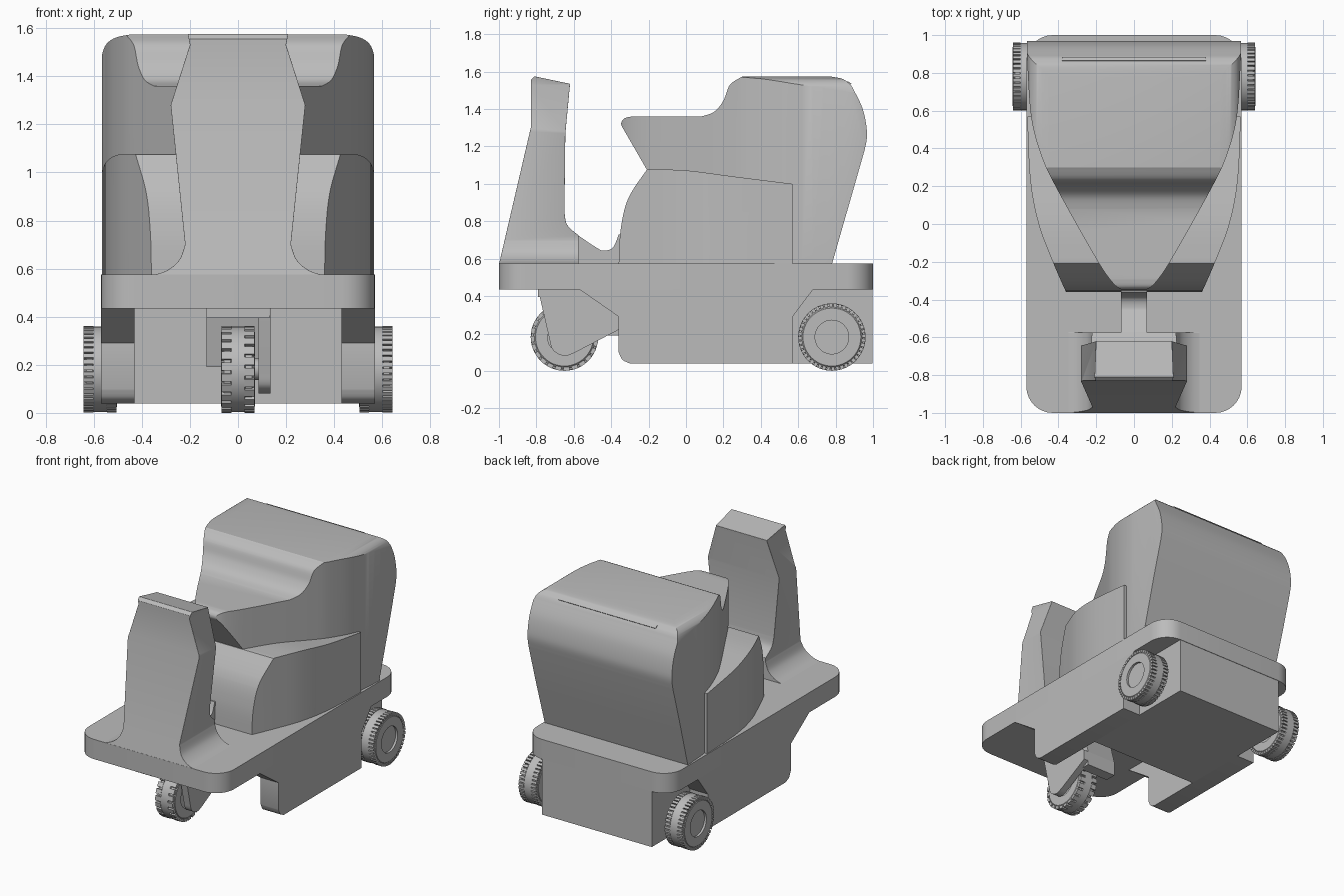
import bpy, bmesh
from math import sin, cos, pi, radians
from mathutils import Matrix, Vector

if "Cube" in bpy.data.objects:
    bpy.data.objects.remove(bpy.data.objects["Cube"])

grey = bpy.data.materials.new("plain_grey")
grey.use_nodes = True
colour = (0.5, 0.5, 0.5, 1)
grey.diffuse_color = colour
grey.node_tree.nodes["Principled BSDF"].inputs["Base Color"].default_value = colour


def finish(bm, name):
    bmesh.ops.recalc_face_normals(bm, faces=bm.faces)
    mesh = bpy.data.meshes.new(name)
    bm.to_mesh(mesh)
    bm.free()
    mesh.materials.append(grey)
    ob = bpy.data.objects.new(name, mesh)
    bpy.context.collection.objects.link(ob)
    return ob


def activate(ob):
    bpy.ops.object.select_all(action='DESELECT')
    ob.select_set(True)
    bpy.context.view_layer.objects.active = ob


def smooth(ob, angle=30):
    activate(ob)
    bpy.ops.object.shade_smooth_by_angle(angle=radians(angle))
    return ob


def curve(pts, steps=6):
    """Smooth open curve through the given points."""
    p = [Vector(q) for q in [pts[0], *pts, pts[-1]]]
    out = []
    for a, b, c, d in zip(p, p[1:], p[2:], p[3:]):
        for i in range(steps):
            t = i / steps
            out.append((2*b + (c-a)*t + (2*a-5*b+4*c-d)*t*t + (3*b-a-3*c+d)*t**3) / 2)
    return [tuple(v) for v in out] + [tuple(pts[-1])]


def mirrored(half):
    """Close a +x half outline over x = 0."""
    return half + [(-x, y) for x, y in reversed(half) if x > 1e-6]


def prism(name, pts, axis, lo, hi):
    """Extrude a 2D outline along an axis."""
    place = {'x': lambda a, b, h: (h, a, b),
             'y': lambda a, b, h: (a, h, b),
             'z': lambda a, b, h: (a, b, h)}[axis]
    bm = bmesh.new()
    low, high = [[bm.verts.new(place(a, b, h)) for a, b in pts] for h in (lo, hi)]
    bm.faces.new(low)
    bm.faces.new(high)
    n = len(pts)
    for i in range(n):
        j = (i + 1) % n
        bm.faces.new((low[i], low[j], high[j], high[i]))
    return finish(bm, name)


def intersect(ob, *cutters):
    for cutter in cutters:
        mod = ob.modifiers.new("cut", 'BOOLEAN')
        mod.operation, mod.solver, mod.object = 'INTERSECT', 'EXACT', cutter
        activate(ob)
        bpy.ops.object.modifier_apply(modifier="cut")
        bpy.data.objects.remove(cutter)
    return ob


def bevel(ob, width, angle=40):
    mod = ob.modifiers.new("soft_edges", 'BEVEL')
    mod.width, mod.segments, mod.angle_limit = width, 3, radians(angle)
    return smooth(ob)


def rounded_rect(x, y, r, n=8):
    return [(sx*(x-r) + r*cos(q*pi/2 + i*pi/2/n), sy*(y-r) + r*sin(q*pi/2 + i*pi/2/n))
            for q, (sx, sy) in enumerate([(1, 1), (-1, 1), (-1, -1), (1, -1)])
            for i in range(n + 1)]


# Chassis deck and the box under it
smooth(prism("deck", rounded_rect(0.57, 1, 0.14), 'z', 0.435, 0.575))
prism("under_box", [(0.1, 0.04), (0.997, 0.04), (0.997, 0.436), (0.1, 0.436)], 'x', -0.43, 0.43)
skirt = [(-0.57, 0.436), (-0.36, 0.29)] + curve([(-0.36, 0.1), (-0.34, 0.06), (-0.3, 0.04)], 4) + \
        [(0.57, 0.04), (0.57, 0.29), (0.68, 0.436)]
for side, s in (("left", 1), ("right", -1)):
    smooth(prism(side + "_skirt", skirt, 'x', *sorted((s*0.43, s*0.57))))

# Wide lower seat body with a domed front
low_plan = curve([(0.36, -0.36), (0.43, -0.2), (0.505, 0), (0.55, 0.24), (0.566, 0.6)]) + [(0.566, 0.8)]
low_side = curve([(-0.36, 0.57), (-0.35, 0.75), (-0.31, 0.92), (-0.21, 1.075)]) + \
    curve([(-0.2, 1.077), (0, 1.072), (0.25, 1.04), (0.57, 1)]) + [(0.57, 0.57)]
smooth(intersect(prism("seat_base", mirrored(low_plan), 'z', 0.5, 1.2),
                 prism("cutter", low_side, 'x', -1, 1)))

# Tapered upper seat and backrest
up_plan = curve([(0, -0.36), (0.07, -0.345), (0.13, -0.29), (0.22, -0.15), (0.41, 0.19),
                 (0.49, 0.36), (0.545, 0.57), (0.566, 0.88)]) + [(0.566, 1)]
up_side = [(-0.1, 0.57), (-0.1, 1.06), (-0.21, 1.077)] + \
    curve([(-0.33, 1.285), (-0.347, 1.32), (-0.33, 1.35), (-0.29, 1.36)], 4) + \
    curve([(0.08, 1.36), (0.15, 1.385), (0.2, 1.445), (0.235, 1.53), (0.3, 1.573)]) + \
    curve([(0.78, 1.573), (0.84, 1.56), (0.88, 1.53)], 4) + \
    curve([(0.89, 1.515), (0.945, 1.4), (0.968, 1.27), (0.955, 1.18)]) + [(0.78, 0.57)]
up_front = mirrored([(0.7, 0.5), (0.7, 1.48)] +
                    curve([(0.568, 1.48), (0.55, 1.53), (0.51, 1.56), (0.44, 1.575)]))
smooth(intersect(prism("seat_and_backrest", mirrored(up_plan), 'z', 0.5, 1.7),
                 prism("cutter", up_side, 'x', -1, 1),
                 prism("cutter", up_front, 'y', -1, 1.5)), 28)

# Steering column with flared foot, and the rib joining it to the seat
col_front = mirrored(curve([(0.37, 0.57), (0.3, 0.59), (0.245, 0.635), (0.22, 0.7)]) +
                     [(0.28, 1.28), (0.2, 1.53), (0.21, 1.58)])
col_side = [(-1, 0.57), (-0.83, 1.3), (-0.83, 1.555), (-0.81, 1.575), (-0.62, 1.535), (-0.645, 1.27)] + \
    curve([(-0.65, 0.85), (-0.635, 0.78), (-0.575, 0.725)]) + [(-0.575, 0.57)]
bevel(intersect(prism("steering_column", col_front, 'y', -1.1, 0),
                prism("cutter", col_side, 'x', -1, 1)), 0.015)
rib = [(-0.6, 0.57), (-0.6, 0.74)] + \
    curve([(-0.57, 0.72), (-0.48, 0.66), (-0.44, 0.643), (-0.39, 0.66), (-0.36, 0.73)]) + \
    [(-0.34, 0.73), (-0.34, 0.57)]
smooth(prism("floor_rib", rib, 'x', -0.07, 0.07))


def wheel(name, x, y, z, r, half, lugs):
    """Tyre turned about x with a sunken hub and two rows of tread lugs."""
    bm = bmesh.new()
    base = r - 0.012
    prof = [(0, half-0.015), (0.5*r, half-0.015), (0.5*r, half), (0.86*r, half), (base, half-0.012),
            (base, half*0.45), (r-0.002, half*0.4)]
    prof += [(q, -h) for q, h in reversed(prof)]
    verts = [bm.verts.new((h, 0, q)) for q, h in prof]
    edges = [bm.edges.new(e) for e in zip(verts, verts[1:])]
    bmesh.ops.spin(bm, geom=verts + edges, cent=(0, 0, 0), axis=(1, 0, 0), angle=2*pi, steps=48)
    bmesh.ops.remove_doubles(bm, verts=bm.verts, dist=1e-5)
    for row in (1, -1):
        for i in range(lugs):
            turn = Matrix.Rotation(2*pi*(i + row*0.25)/lugs, 4, 'X')
            size = Matrix.Diagonal((half*0.58, 2*pi*r/lugs*0.7, 0.02, 1))
            bmesh.ops.create_cube(bm, size=1, matrix=turn @ Matrix.Translation(
                (row*half*0.69, 0, r - 0.01)) @ size)
    ob = finish(bm, name)
    ob.location = (x, y, z)
    return smooth(ob)


# Wheels
wheel("front_wheel", 0, -0.65, 0.181, 0.18, 0.07, 24)
for side, s in (("left", 1), ("right", -1)):
    wheel(side + "_rear_wheel", s*0.573, 0.78, 0.181, 0.18, 0.07, 44)
axle = [(0.78 + 0.05*cos(i*pi/8), 0.181 + 0.05*sin(i*pi/8)) for i in range(16)]
smooth(prism("rear_axle", axle, 'x', -0.53, 0.53))

# Single-sided front fork with a shorter guard on the other side
fork = [(-0.79, 0.436), (-0.785, 0.41)] + \
    curve([(-0.73, 0.17), (-0.71, 0.11), (-0.65, 0.08), (-0.59, 0.1)]) + \
    [(-0.36, 0.22), (-0.36, 0.29), (-0.57, 0.436)]
smooth(prism("fork_arm", fork, 'x', 0.085, 0.135))
prism("fork_bridge", [(-0.79, 0.395), (-0.5, 0.395), (-0.5, 0.436), (-0.79, 0.436)], 'x', -0.13, 0.13)
prism("fork_guard", [(-0.5, 0.436), (-0.44, 0.19), (-0.36, 0.19), (-0.36, 0.29), (-0.4, 0.436)],
      'x', -0.13, 0.1)
hub = [(-0.65 + 0.045*cos(i*pi/8), 0.181 + 0.045*sin(i*pi/8)) for i in range(16)]
smooth(prism("front_axle", hub, 'x', -0.06, 0.1))

# Thin vent strip along the backrest's rear edge
prism("vent_strip", [(0.862, 1.545), (0.882, 1.531), (0.885, 1.535), (0.865, 1.549)], 'x', -0.38, 0.38)
